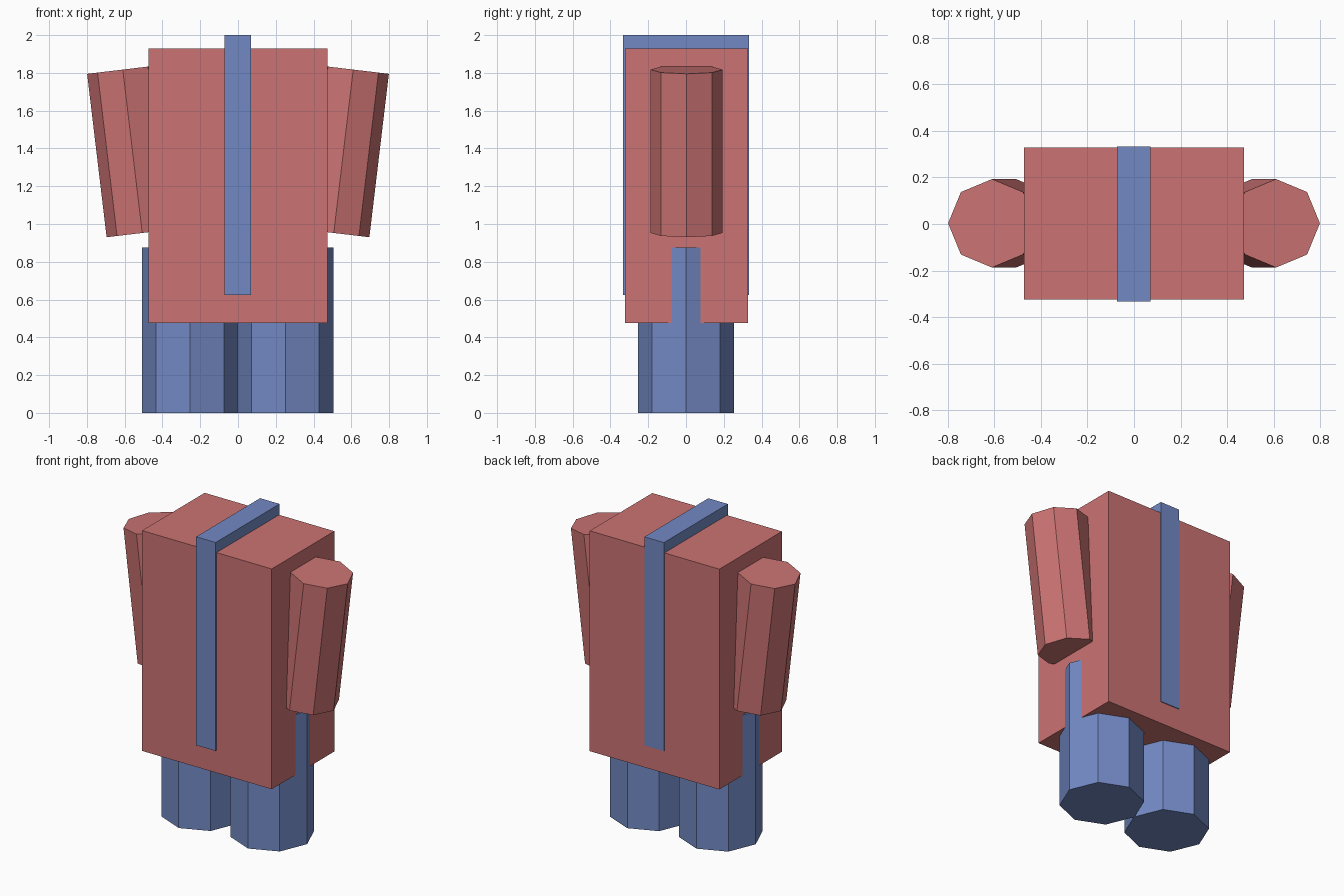
import bpy
import math

if "Cube" in bpy.data.objects:
    bpy.data.objects.remove(bpy.data.objects["Cube"])


def material(name, rgb):
    m = bpy.data.materials.new(name)
    m.diffuse_color = (*rgb, 1)
    m.use_nodes = True
    m.node_tree.nodes["Principled BSDF"].inputs["Base Color"].default_value = m.diffuse_color
    return m


red = material("red", (0.60, 0.17, 0.17))
blue = material("blue", (0.17, 0.25, 0.55))


def box(name, low, high, mat):
    centre = [(a + b) / 2 for a, b in zip(low, high)]
    bpy.ops.mesh.primitive_cube_add(size=1, location=centre)
    ob = bpy.context.object
    ob.name = name
    ob.scale = [b - a for a, b in zip(low, high)]
    ob.data.materials.append(mat)


def octagon(name, radius, length, centre, tilt, mat):
    # eight-sided cylinder with a corner pointing along x
    bpy.ops.mesh.primitive_cylinder_add(vertices=8, radius=radius, depth=length,
                                        location=centre, rotation=(0, tilt, 0))
    ob = bpy.context.object
    ob.name = name
    ob.data.materials.append(mat)


# Body block and the strip wrapped over it from front to back
box("torso", (-0.473, -0.324, 0.477), (0.473, 0.328, 1.93), red)
box("centre_strip", (-0.072, -0.333, 0.625), (0.070, 0.333, 2.0), blue)

# Arms flare outward at the top; legs stand side by side
for side, label in ((-1, "left"), (1, "right")):
    octagon(label + "_arm", 0.19, 0.871, (side * 0.5585, 0.003, 1.385),
            side * math.radians(6.8), red)
    octagon(label + "_leg", 0.254, 0.875, (side * 0.2525 - 0.002, 0, 0.4375), 0, blue)
